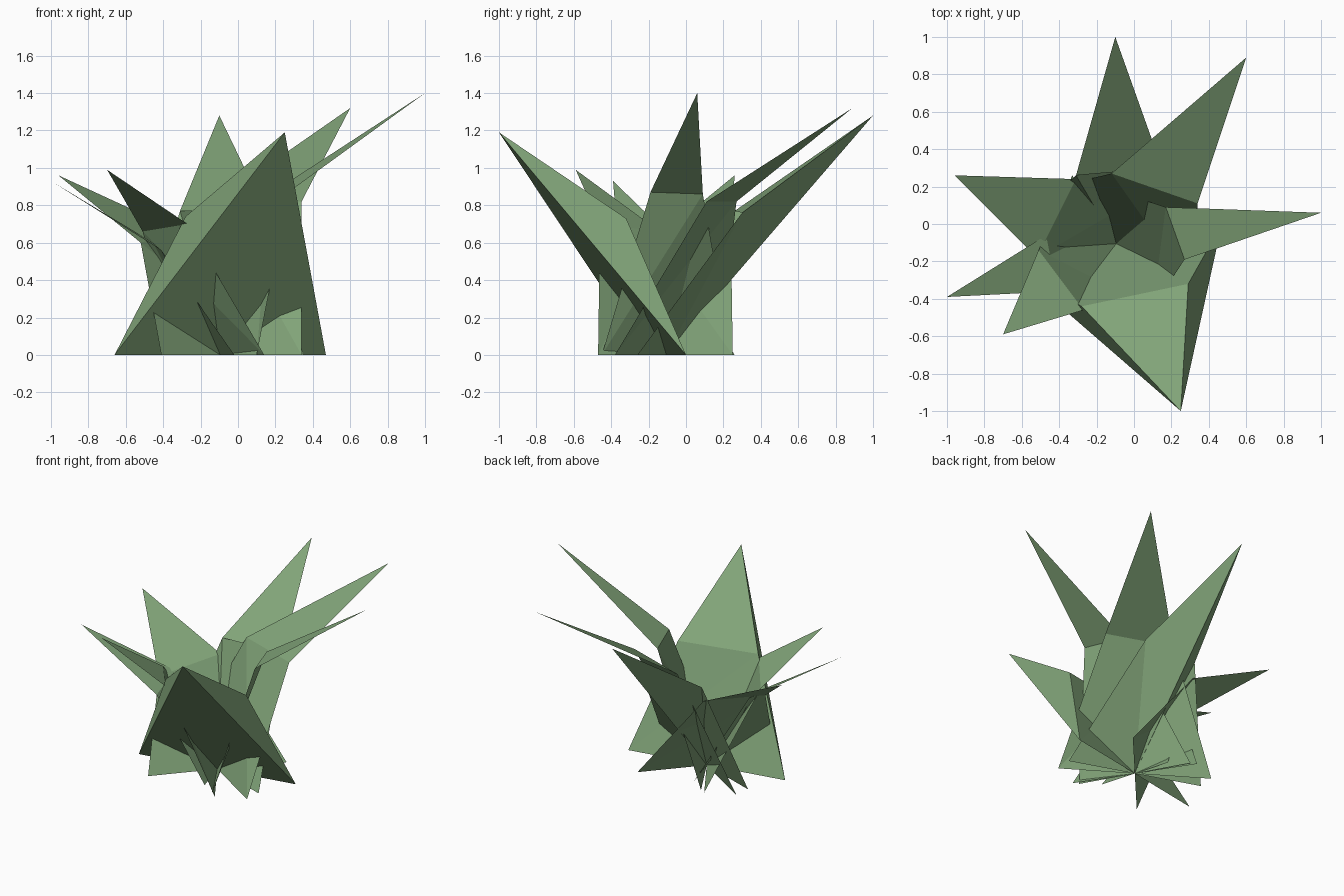
import bpy
import bmesh
from mathutils import Vector

# Remove the default cube only
default_cube = bpy.data.objects.get("Cube")
if default_cube:
    bpy.data.objects.remove(default_cube, do_unlink=True)

# Single leaf colour
leaf_green = bpy.data.materials.new("leaf_green")
leaf_green.use_nodes = True
leaf_colour = (0.22, 0.37, 0.19, 1.0)
leaf_green.diffuse_color = leaf_colour
shader = leaf_green.node_tree.nodes["Principled BSDF"]
shader.inputs["Base Color"].default_value = leaf_colour
shader.inputs["Roughness"].default_value = 0.8

# All leaves grow from one shared point on the ground
ROOT = Vector((-0.095, -0.105, 0))


def make_leaf(name, foot, shoulder_a, shoulder_b, tip, underside="open"):
    """Thin leaf: wide foot through the root, raised shoulders, sharp tip.

    The underside is open, a flat closing triangle, or a keel from tip to root.
    """
    mesh = bpy.data.meshes.new(name)
    bm = bmesh.new()
    foot_a = Vector((foot[0], foot[1], 0))
    foot_b = ROOT * 2 - foot_a
    corners = (foot_a, foot_b, shoulder_a, shoulder_b, tip)
    fa, fb, sa, sb, point = [bm.verts.new(corner) for corner in corners]

    blade = bm.faces.new((sa, sb, point))
    if underside == "keel":
        root = bm.verts.new(ROOT)
        bm.faces.new((point, sa, root))
        bm.faces.new((point, sb, root))
        bm.faces.new((sa, fa, root))
        bm.faces.new((sb, fb, root))
    else:
        bm.faces.new((fa, sa, sb, fb))
    if underside == "flat":
        bm.faces.new((fa, fb, point))
        bm.faces.new((fa, sa, point))
        bm.faces.new((fb, sb, point))

    # Upper side of the blade faces the sky
    bmesh.ops.recalc_face_normals(bm, faces=bm.faces[:])
    blade.normal_update()
    if blade.normal.z < 0:
        bmesh.ops.reverse_faces(bm, faces=bm.faces[:])
    bmesh.ops.triangulate(bm, faces=[f for f in bm.faces if len(f.verts) > 3])
    bm.to_mesh(mesh)
    bm.free()

    mesh.materials.append(leaf_green)
    leaf = bpy.data.objects.new(name, mesh)
    bpy.context.collection.objects.link(leaf)
    return leaf


# Tall leaves around the back and left
make_leaf("back_leaf", foot=(-.54, .05),
          shoulder_a=(-.31, .26, .77), shoulder_b=(.15, .3, .76),
          tip=(-.1, 1, 1.28), underside="keel")
make_leaf("back_left_leaf", foot=(-.53, .17),
          shoulder_a=(-.12, .27, .82), shoulder_b=(.34, .11, .82),
          tip=(.6, .89, 1.32))
make_leaf("left_leaf", foot=(.1, -.45),
          shoulder_a=(.27, -.19, .87), shoulder_b=(.17, .09, .86),
          tip=(1, .06, 1.4))

# Broad front leaf
make_leaf("front_leaf", foot=(-.66, -.21),
          shoulder_a=(-.28, -.44, .74), shoulder_b=(.29, -.32, .73),
          tip=(.25, -1, 1.19), underside="flat")

# Shorter leaves on the right
make_leaf("front_right_leaf", foot=(.14, -.47),
          shoulder_a=(-.27, -.46, .7), shoulder_b=(-.51, -.14, .66),
          tip=(-.7, -.59, .99))
make_leaf("right_leaf", foot=(-.02, -.36),
          shoulder_a=(-.41, -.36, .56), shoulder_b=(-.47, -.06, .61),
          tip=(-1, -.39, .93))
make_leaf("back_right_leaf", foot=(-.41, -.46),
          shoulder_a=(-.52, -.18, .6), shoulder_b=(-.31, .24, .66),
          tip=(-.96, .26, .96))
